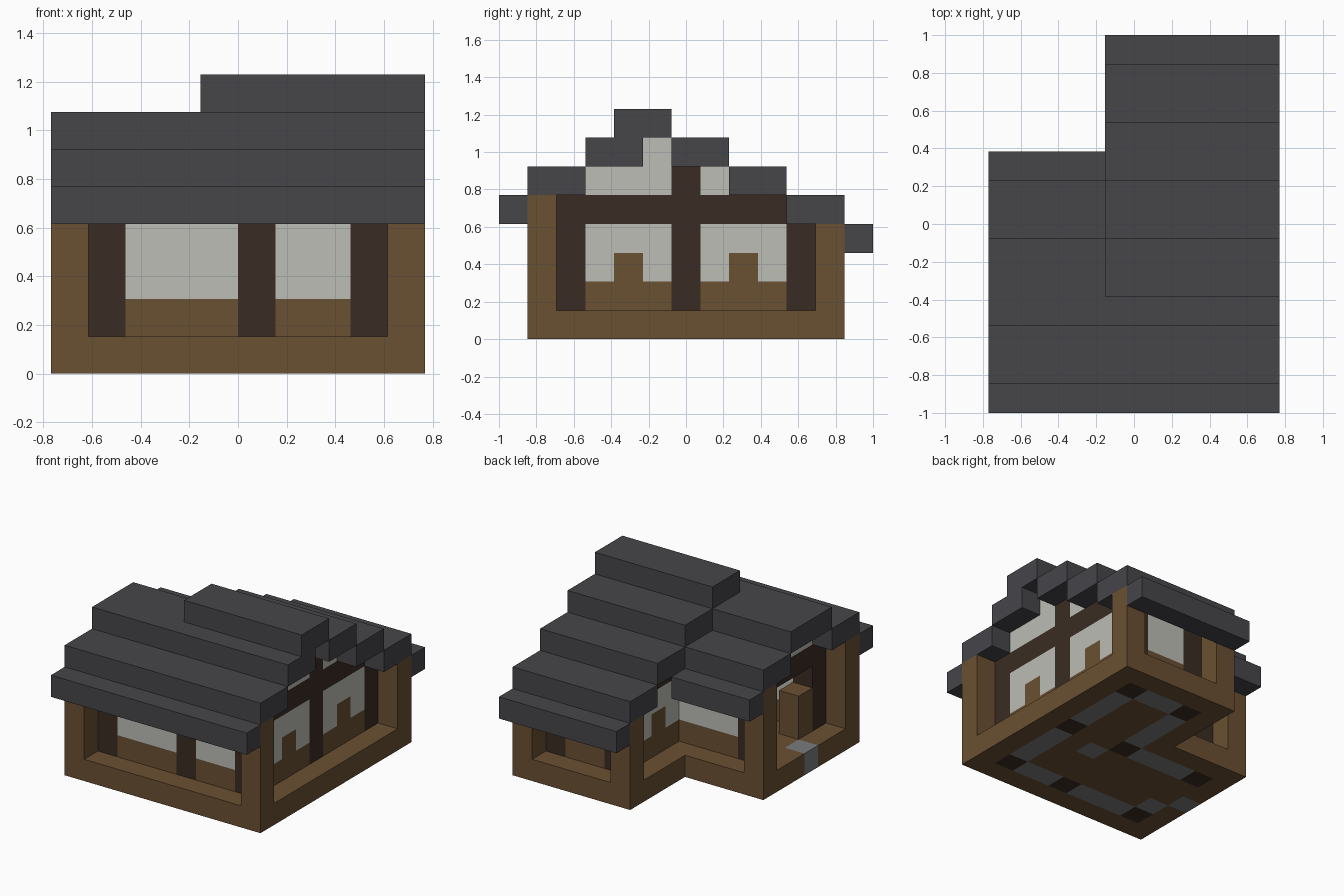
import bpy
import bmesh
from itertools import product
from mathutils import Vector

cube = bpy.data.objects.get("Cube")
if cube:
    bpy.data.objects.remove(cube, do_unlink=True)

UNIT = 2 / 13                      # edge of one building block
ORIGIN = Vector((-5, -6.5, 0))     # block (0, 0, 0) corner, in blocks


def material(name, rgb):
    linear = [((c / 255 + 0.055) / 1.055) ** 2.4 for c in rgb] + [1]
    mat = bpy.data.materials.new(name)
    mat.use_nodes = True
    mat.diffuse_color = linear
    bsdf = mat.node_tree.nodes["Principled BSDF"]
    bsdf.inputs["Base Color"].default_value = linear
    bsdf.inputs["Roughness"].default_value = 0.9
    return mat


oak = material("brown wood", (106, 80, 50))
dark = material("dark timber", (58, 44, 35))
plaster = material("off white plaster", (189, 189, 183))
slate = material("slate roof", (70, 70, 74))
stone = material("grey stone", (122, 124, 126))


def span(a):
    return range(a, a + 1) if isinstance(a, int) else range(a[0], a[1] + 1)


def box(x, y, z):
    """Set of blocks; each argument is one index or an inclusive pair."""
    return set(product(span(x), span(y), span(z)))


def part(name, mat, *boxes, without=()):
    """One object with only the outer faces of the joined blocks."""
    cells = set().union(*boxes) - set(without)
    bm = bmesh.new()
    for cell in cells:
        for axis, side in product(range(3), (0, 1)):
            step = [0, 0, 0]
            step[axis] = 2 * side - 1
            if tuple(c + s for c, s in zip(cell, step)) in cells:
                continue
            u, v = (axis + 1) % 3, (axis + 2) % 3
            ring = []
            for a, b in ((0, 0), (1, 0), (1, 1), (0, 1)):
                p = Vector(cell)
                p[axis] += side
                p[u] += a
                p[v] += b
                ring.append(bm.verts.new((p + ORIGIN) * UNIT))
            bm.faces.new(ring if side else ring[::-1])
    bmesh.ops.remove_doubles(bm, verts=bm.verts, dist=0.001)
    bmesh.ops.dissolve_limit(bm, angle_limit=0.02, verts=bm.verts, edges=bm.edges)
    mesh = bpy.data.meshes.new(name)
    bm.to_mesh(mesh)
    bm.free()
    mesh.materials.append(mat)
    obj = bpy.data.objects.new(name, mesh)
    bpy.context.collection.objects.link(obj)
    return cells


# Dark timber posts, rising through the floor
post_spots = [(1, 2), (5, 2), (8, 2), (1, 6), (5, 6), (8, 6), (5, 10), (8, 10)]
posts = part("wall_posts", dark, *[box(x, y, (0, 3)) for x, y in post_spots])

# Stone footings under the walls, doorstep and hearth
footings = part("stone_footings", stone,
                box((2, 4), 2, 0), box((6, 7), 2, 0),
                box(8, (3, 5), 0), box(8, (7, 9), 0),
                box((6, 7), 10, 0), box(5, (7, 9), 0),
                box((2, 4), 6, 0), box(1, 3, 0), box(6, 5, 0))
doorstep = part("doorstep", stone, box(0, 4, 0))

# L-shaped wooden floor
part("floor", oak, box((0, 9), (1, 7), 0), box((4, 9), (8, 11), 0),
     without=posts | footings | doorstep)

# Corner columns carrying the roof
for name, x, y, top in (("front_right_column", 0, 1, 4), ("front_left_column", 9, 1, 4),
                        ("wing_back_column", 0, 7, 4), ("back_right_column", 4, 11, 3),
                        ("back_left_column", 9, 11, 3)):
    part(name, oak, box(x, y, (1, top)))

# Wall panels: wooden sill below, plaster above, optional raised middle
walls = [("front_wall_a", (2, 4), 2, None), ("front_wall_b", (6, 7), 2, None),
         ("left_wall_a", 8, (3, 5), (8, 4)), ("left_wall_b", 8, (7, 9), (8, 8)),
         ("back_wall", (6, 7), 10, None), ("inner_corner_wall", 5, (7, 9), (5, 8)),
         ("wing_back_wall", (2, 4), 6, None)]
for name, x, y, middle in walls:
    raised = box(*middle, 2) if middle else set()
    part(name + "_sill", oak, box(x, y, 1), raised)
    part(name + "_plaster", plaster, box(x, y, (2, 3)), without=raised)

# Half-height wall beside the open doorway
part("doorway_half_wall", oak, box(1, 3, (1, 2)))

# Beams along the wall tops
part("top_beams", dark, box((1, 8), 2, 4), box((1, 4), 6, 4), box(1, (3, 5), 4),
     box(5, (3, 9), 4), box(8, (3, 9), 4))

# Gables
for name, x in (("left_gable", 8), ("inner_gable", 5)):
    part(name + "_post", dark, box(x, 6, 5))
    part(name + "_plaster", plaster, box(x, (3, 5), 5), box(x, 7, 5), box(x, 5, 6))
part("wing_gable_plaster", plaster, box(1, (3, 5), 5))

# Stepped roofs: (first row, last row, height)
main_steps = [(0, 0, 4), (1, 2, 5), (3, 4, 6), (4, 5, 7),
              (6, 7, 6), (8, 9, 5), (10, 11, 4), (12, 12, 3)]
wing_steps = [(0, 0, 4), (1, 2, 5), (3, 5, 6), (6, 7, 5), (8, 8, 4)]
for name, x, steps in (("main_roof", (4, 9), main_steps), ("wing_roof", (0, 3), wing_steps)):
    for n, (a, b, z) in enumerate(steps):
        part(f"{name}_step_{n + 1}", slate, box(x, (a, b), z))
